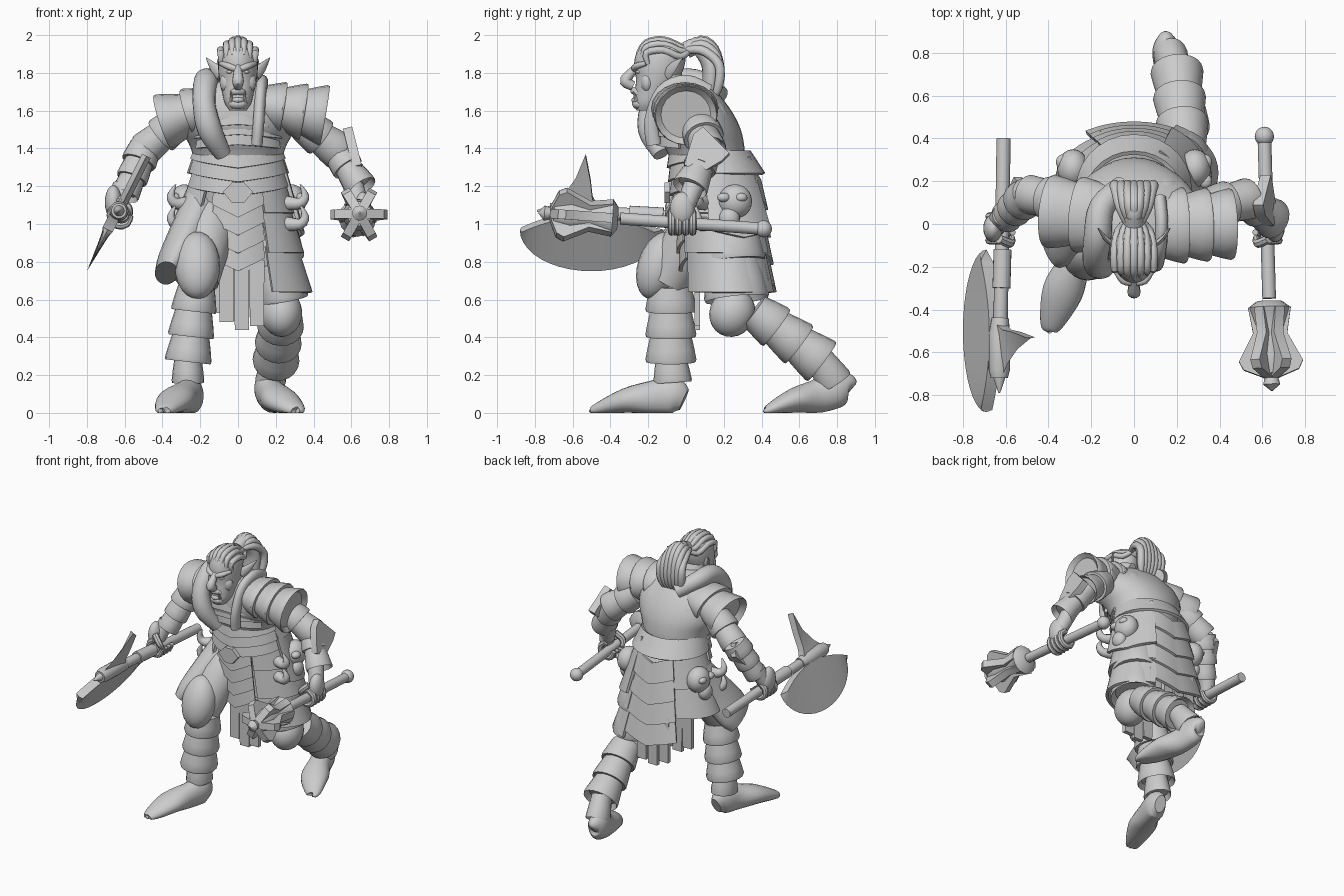
import bpy, bmesh, math
from mathutils import Vector, Matrix

if "Cube" in bpy.data.objects:
    bpy.data.objects.remove(bpy.data.objects["Cube"])

grey = bpy.data.materials.new("plain grey")
grey.use_nodes = True
grey.diffuse_color = (0.6, 0.6, 0.6, 1)
grey.node_tree.nodes["Principled BSDF"].inputs["Base Color"].default_value = grey.diffuse_color
X, Y, Z = Vector((1, 0, 0)), Vector((0, 1, 0)), Vector((0, 0, 1))


def finish(name, bm):
    bmesh.ops.recalc_face_normals(bm, faces=bm.faces)
    mesh = bpy.data.meshes.new(name)
    bm.to_mesh(mesh)
    bm.free()
    mesh.materials.append(grey)
    obj = bpy.data.objects.new(name, mesh)
    bpy.context.collection.objects.link(obj)


def spline(values, steps):
    """Catmull-Rom resampling of a list of vectors."""
    out = []
    for i in range(len(values) - 1):
        a, b = values[max(i - 1, 0)], values[i]
        c, d = values[i + 1], values[min(i + 2, len(values) - 1)]
        for k in range(steps):
            t = k / steps
            out.append(b + (c - a) * t / 2 + (a * 2 - b * 5 + c * 4 - d) * t * t / 2
                       + (b * 3 - a - c * 3 + d) * t ** 3 / 2)
    return out + [values[-1]]


def tube(name, points, radii, side=X, axis=None, steps=1, sides=20):
    """Loft of ellipses; the first radius lies along the side vector."""
    points = [Vector(p) for p in points]
    radii = [Vector(r) if isinstance(r, tuple) else Vector((r, r)) for r in radii]
    if steps > 1:
        points, radii = spline(points, steps), spline(radii, steps)
    bm, rings = bmesh.new(), []
    for i, p in enumerate(points):
        along = axis or points[min(i + 1, len(points) - 1)] - points[max(i - 1, 0)]
        along = along.normalized()
        u = (side - along * side.dot(along)).normalized()
        v = along.cross(u)
        ring = []
        for k in range(sides):
            a = math.tau * k / sides
            q = p + u * radii[i].x * math.cos(a) + v * radii[i].y * math.sin(a)
            q.z = max(q.z, 0)
            ring.append(bm.verts.new(q))
        rings.append(ring)
    for low, high in zip(rings, rings[1:]):
        for k in range(sides):
            n = (k + 1) % sides
            bm.faces.new((low[k], low[n], high[n], high[k]))
    bm.faces.new(rings[0])
    bm.faces.new(rings[-1])
    finish(name, bm)


def banded(name, start, end, first, last, bands, side=X):
    """Limb armour of overlapping flared bands with a hollow end."""
    a, b, first, last = Vector(start), Vector(end), Vector(first), Vector(last)
    points, radii = [], []
    for k in range(bands):
        for t, swell in ((0, .88), (.5, 1), (.9, 1.08), (1, 1.05)):
            s = (k + t) / bands
            points.append(a.lerp(b, s))
            radii.append(tuple(first.lerp(last, s) * swell))
    points.append(a.lerp(b, 1 - .25 / bands))
    radii.append(tuple(last * .85))
    tube(name, points, radii, side, b - a)


def panel(name, start, stop, top, bottom, bands, dip=0, thick=.02):
    """Curved skirt plates; rows are centre y, z, radius x, radius y."""
    bm, cells = bmesh.new(), 16
    for k in range(bands):
        strips = []
        for t, swell in ((-.15 if k else 0, .96), (1, 1.04)):
            cy, z, rx, ry = Vector(top).lerp(Vector(bottom), (k + t) / bands)
            row = []
            for i in range(cells + 1):
                a = math.radians(start + (stop - start) * i / cells)
                drop = dip * (1 - abs(2 * i / cells - 1))
                row.append(bm.verts.new((rx * swell * math.sin(a),
                                         cy - ry * swell * math.cos(a), z - drop)))
            strips.append(row)
        for i in range(cells):
            bm.faces.new((strips[0][i], strips[0][i + 1], strips[1][i + 1], strips[1][i]))
    bmesh.ops.recalc_face_normals(bm, faces=bm.faces)
    bmesh.ops.solidify(bm, geom=bm.faces[:], thickness=thick)
    finish(name, bm)


def plate(name, outline, origin, u, v, thick):
    """Flat outline drawn in the u, v plane, given thickness."""
    bm, offset = bmesh.new(), u.cross(v).normalized() * thick
    base = [Vector(origin) + u * a + v * b - offset / 2 for a, b in outline]
    face = bm.faces.new([bm.verts.new(p) for p in base])
    new = bmesh.ops.extrude_face_region(bm, geom=[face])["geom"]
    bmesh.ops.translate(bm, vec=offset, verts=[g for g in new if isinstance(g, bmesh.types.BMVert)])
    finish(name, bm)


def blade(name, edge, root, origin, v, half):
    """Wedge from a thick root line to a sharp edge line, in the y, v plane."""
    bm, normal = bmesh.new(), Y.cross(v).normalized() * half
    place = lambda p: Vector(origin) + Y * p[0] + v * p[1]
    rows = [[bm.verts.new(q) for q in (place(r) + normal, place(e), place(r) - normal)]
            for e, r in zip(edge, root)]
    for a, b in zip(rows, rows[1:]):
        for i in range(3):
            n = (i + 1) % 3
            bm.faces.new((a[i], a[n], b[n], b[i]))
    bm.faces.new(rows[0])
    bm.faces.new(rows[-1])
    finish(name, bm)


def ball(name, centre, size, tilt=0):
    bm = bmesh.new()
    bmesh.ops.create_uvsphere(bm, u_segments=20, v_segments=12, radius=1)
    turn = Matrix.Rotation(tilt, 4, "X") @ Matrix.Diagonal((*size, 1))
    bmesh.ops.transform(bm, matrix=Matrix.Translation(centre) @ turn, verts=bm.verts)
    finish(name, bm)


# Torso, neck and belt
tube("torso", [(0, .2, 1.1), (0, .13, 1.28), (0, .1, 1.4), (0, .06, 1.5), (0, .03, 1.6), (0, 0, 1.7), (0, -.03, 1.76)],
     [(.25, .22), (.23, .19), (.25, .21), (.3, .23), (.31, .21), (.22, .16), (.09, .1)], axis=Z, steps=4, sides=32)
tube("neck", [(0, -.02, 1.55), (0, -.11, 1.78)], [.11, .085])
panel("stomach_bands", -80, 80, (.12, 1.42, .24, .22), (.14, 1.2, .26, .22), 3, .05)
panel("chest_straps", -60, 60, (.06, 1.56, .28, .25), (.08, 1.4, .25, .23), 3, -.02)
panel("back_belt", 75, 285, (.13, 1.39, .24, .22), (.17, 1.27, .26, .24), 1)
tube("scarf", [(-.05, .18, 1.68), (-.15, .08, 1.75), (-.17, -.06, 1.75), (-.18, -.17, 1.64), (-.15, -.19, 1.5), (-.08, -.13, 1.37)],
     [.05, .06, .065, .06, .065, .045], steps=4)
tube("collar_guard", [(.12, .12, 1.7), (.13, 0, 1.75), (.12, -.12, 1.7), (.11, -.18, 1.55), (.1, -.17, 1.42)],
     [(.03, .04)] * 5, steps=4)

# Head and face
tube("head", [(0, -.21, 1.6), (0, -.19, 1.64), (0, -.17, 1.7), (0, -.15, 1.77), (0, -.14, 1.85), (0, -.13, 1.93), (0, -.13, 1.98)],
     [(.045, .05), (.07, .085), (.085, .1), (.1, .115), (.105, .135), (.09, .12), (.03, .05)], axis=Z, steps=3, sides=28)
tube("nose", [(0, -.25, 1.84), (0, -.3, 1.79), (0, -.32, 1.755), (0, -.28, 1.73)], [.018, .026, .031, .025], steps=3, sides=12)
ball("chin", (0, -.245, 1.635), (.05, .04, .03))
tube("upper_lip", [(-.05, -.23, 1.68), (0, -.275, 1.705), (.05, -.23, 1.68)], [.012, .02, .012], Z, steps=4, sides=10)
tube("lower_lip", [(-.05, -.23, 1.66), (0, -.275, 1.655), (.05, -.23, 1.66)], [.01, .015, .01], Z, steps=4, sides=10)
for s, word in ((-1, "right"), (1, "left")):
    tube(word + "_brow", [(s * .09, -.21, 1.85), (s * .05, -.265, 1.835), (0, -.275, 1.815)], [.012, .018, .015], Z, steps=3, sides=10)
    ball(word + "_cheek", (s * .052, -.205, 1.75), (.045, .035, .055))
    ball(word + "_eye", (s * .042, -.25, 1.805), (.018, .015, .01))
    tube(word + "_tusk", [(s * .035, -.26, 1.65), (s * .037, -.28, 1.7)], [.012, .003], sides=8)
    tube(word + "_ear", [(s * .09, -.1, 1.79), (s * .13, -.07, 1.83), (s * .168, -.02, 1.88)], [(.035, .015), (.028, .012), (.003, .003)], Z, steps=3, sides=10)
    ball(word + "_shoulder_blade", (s * .12, .18, 1.54), (.1, .06, .13), .35)

# Braided hair and ponytail
for i in range(-3, 4):
    x = i * .03
    low = abs(i) ** 2 * .006
    tube("braid", [(x, -.255 + low, 1.9 - low), (x, -.21, 1.96 - low), (x, -.12, 1.975 - low), (x * .8, -.03, 1.94 - low), (x * .3, .02, 1.92)],
         [.012, .019, .02, .019, .015], steps=3, sides=10)
    tube("ponytail_strand", [(x * .3, 0, 1.92), (x * .7, .08, 1.975 - low), (x * .9, .15, 1.93 - low), (x, .18, 1.82), (x * .9, .17, 1.72), (x * .5, .13, 1.63)],
         [.02, .025, .025, .026, .024, .008], steps=3, sides=10)
tube("ponytail_core", [(0, 0, 1.92), (0, .07, 1.94), (0, .13, 1.85), (0, .13, 1.72), (0, .1, 1.62)], [.035, .05, (.08, .05), (.075, .045), .03], steps=4)
tube("hair_tie", [(0, 0, 1.92), (0, .04, 1.94)], [.045, .045])
ball("hair_bead", (.03, .14, 1.61), (.04, .04, .05))

# Shoulders and arms
banded("left_pauldron", (.13, -.01, 1.63), (.46, 0, 1.575), (.17, .12), (.155, .15), 3, Y)
banded("right_pauldron", (-.13, .03, 1.63), (-.4, .06, 1.54), (.17, .11), (.16, .14), 2, Y)
banded("left_upper_arm", (.34, .07, 1.53), (.54, .12, 1.38), (.11, .1), (.09, .095), 2, Y)
banded("right_upper_arm", (-.32, .1, 1.54), (-.5, .14, 1.39), (.11, .1), (.085, .085), 2, Y)
banded("left_bracer", (.51, .12, 1.4), (.655, .02, 1.19), (.08, .08), (.09, .08), 2, Y)
banded("right_bracer", (-.49, .14, 1.41), (-.6, .03, 1.15), (.095, .095), (.07, .07), 3, Y)
plate("left_elbow_guard", [(-.02, 0), (.06, -.05), (.18, .02), (.22, .06), (.15, .13), (.08, .2), (.03, .16)],
      (.63, .01, 1.31), Y, Vector((-.25, 0, 1)), .05)
plate("right_elbow_guard", [(0, 0), (.1, -.05), (.18, .04), (.14, .12), (.04, .1)], (-.56, .04, 1.3), Y, Vector((.4, 0, 1)), .04)

# Hands with curled fingers
for s, word, height in ((-1, "right", 1.045), (1, "left", 1.01)):
    ball(word + "_palm", (s * .66, -.02, height + .07), (.045, .065, .09))
    tube(word + "_wrist", [(s * .61, .04, 1.2), (s * .65, -.01, 1.08)], [.055, .05])
    for k in range(4):
        arc = [math.radians(a) for a in range(80, -181, -52)]
        tube(word + "_finger", [(s * (.622 + .055 * math.cos(a)), .035 - k * .037, height + .055 * math.sin(a)) for a in arc],
             [.02] * 5 + [.015], Y, steps=2, sides=8)
    tube(word + "_thumb", [(s * .63, -.07, height + .09), (s * .58, -.09, height + .04), (s * .57, -.06, height)], [.022, .022, .012], Y, steps=3, sides=8)

# Axe
lean = Vector((.5, 0, 1))
tube("axe_shaft", [(-.61, .4, 1.01), (-.62, -.25, 1.05), (-.63, -.7, 1.07), (-.63, -.79, 1.07)], [.033, .033, .035, .004])
tube("axe_grip", [(-.615, -.12, 1.045), (-.62, -.3, 1.055)], [.042, .042])
tube("axe_socket", [(-.625, -.44, 1.06), (-.63, -.52, 1.065), (-.63, -.68, 1.07), (-.63, -.72, 1.07)], [.04, .05, .05, .04])
turns = [math.pi * i / 20 for i in range(21)]
blade("axe_blade", [(-.5 - .38 * math.cos(a), -.1 - .22 * math.sin(a)) for a in turns],
      [(-.52 - .35 * math.cos(a), -.02 - .08 * math.cos(a) ** 2) for a in turns], (-.64, 0, 1.07), lean, .03)
blade("axe_spike", [(-.72, .02), (-.65, .08), (-.585, .17), (-.535, .29)], [(-.47, .02), (-.495, .07), (-.505, .16), (-.53, .29)],
      (-.63, 0, 1.07), lean, .025)

# Mace with six flanges
tip, butt = Vector((.645, -.78, 1.06)), Vector((.61, .4, .975))
reach = (tip - butt).normalized()
across = reach.cross(Z).normalized()
tube("mace_shaft", [butt, butt + reach * .75], [.032, .032])
ball("mace_pommel", butt - reach * .01, (.045, .045, .045))
tube("mace_core", [tip - reach * d for d in (.42, .39, .36, .27, .17, .08, .07, .03, 0)],
     [.06, .1, .09, .06, .085, .065, .03, .04, .005], sides=12)
for k in range(6):
    out = Matrix.Rotation(math.tau * k / 6, 3, reach) @ across
    plate("mace_flange", [(-.4, .03), (-.39, .1), (-.27, .08), (-.14, .15), (-.1, .13), (-.06, .03)], tip, reach, out, .05)

# Hip armour and hanging strips
panel("left_skirt", 28, 150, (.17, 1.27, .25, .23), (.24, .64, .38, .25), 3)
panel("left_hip_flap", 75, 150, (.15, 1.36, .25, .23), (.2, .97, .34, .28), 1, .04)
panel("right_skirt", -150, -40, (.17, 1.27, .25, .23), (.18, .86, .36, .25), 2)
panel("back_skirt", 145, 215, (.17, 1.28, .26, .24), (.24, .7, .38, .23), 4, .06)
panel("front_chevrons", -32, 32, (.14, 1.2, .25, .22), (.2, .82, .26, .23), 4, .07)
plate("buckle", [(-.08, 0), (-.03, -.06), (.03, -.06), (.08, 0), (.03, .05), (-.03, .05)], (0, -.1, 1.17), X, Z, .03)
for k, length in enumerate((.33, .37, .35)):
    strip = [(-.04, 0), (.04, 0), (.037, -length), (-.037, -length)]
    plate("front_strip", strip, (k * .08 - .06, .06, .81), X, Z, .03)
    plate("back_strip", strip, (k * .09 - .12, .42, .86), X, Z, .03)
tube("right_hip_cloth", [(-.19, .16, 1.12), (-.26, .05, .96), (-.34, -.04, .81), (-.38, -.08, .74)], [(.12, .1), (.14, .1), (.16, .085), (.14, .06)], Y, steps=3)
for s, word in ((-1, "right"), (1, "left")):
    ball(word + "_hip_skull", (s * .285, .26, 1.12), (.075, .09, .09))
    ball(word + "_skull_jaw", (s * .32, .23, 1.03), (.045, .055, .06))
    for y in (.2, .29):
        ball(word + "_skull_brow", (s * .335, y, 1.14), (.03, .035, .025))
    for z in (1.0, 1.11):
        tube(word + "_hip_horn", [(s * .26, .1, z), (s * .33, .07, z), (s * .355, .06, z + .04), (s * .33, .05, z + .1)],
             [.04, .03, .022, .004], Y, steps=3, sides=10)

# Right leg, striding forward
tube("right_thigh", [(-.12, .2, 1.08), (-.17, .03, .92), (-.22, -.1, .7)], [.15, .14, .12], steps=4)
ball("right_knee_plate", (-.215, -.145, .78), (.12, .11, .185), -.32)
banded("right_shin_armour", (-.22, -.08, .67), (-.265, -.08, .27), (.11, .125), (.115, .125), 3)
banded("right_ankle", (-.265, -.08, .3), (-.265, -.07, .16), (.08, .09), (.08, .095), 1)
tube("right_boot", [(-.24, -.01, .07), (-.25, -.07, .09), (-.28, -.18, .08), (-.335, -.32, .065), (-.39, -.48, .015), (-.395, -.5, .01)],
     [(.04, .06), (.07, .1), (.075, .09), (.095, .065), (.05, .03), (.01, .01)], steps=4)

# Left leg, pushing off behind
banded("left_thigh", (.17, .23, 1), (.235, .27, .6), (.15, .16), (.13, .16), 2)
ball("left_knee_plate", (.23, .245, .53), (.11, .12, .13), -.5)
banded("left_shin_armour", (.235, .36, .54), (.2, .72, .27), (.115, .11), (.115, .12), 3)
banded("left_ankle", (.2, .7, .3), (.17, .79, .16), (.075, .08), (.075, .09), 1)
tube("left_boot", [(.15, .88, .13), (.15, .86, .14), (.155, .8, .13), (.18, .7, .09), (.23, .57, .065), (.31, .44, .015), (.315, .42, .01)],
     [(.02, .03), (.05, .07), (.07, .1), (.075, .09), (.095, .065), (.05, .03), (.01, .01)], steps=4)

# Soft shading with crisp edges
bpy.ops.object.select_all(action="DESELECT")
for obj in bpy.context.collection.objects:
    if obj.type == "MESH":
        obj.select_set(True)
        bpy.context.view_layer.objects.active = obj
bpy.ops.object.shade_smooth_by_angle(angle=math.radians(38))
